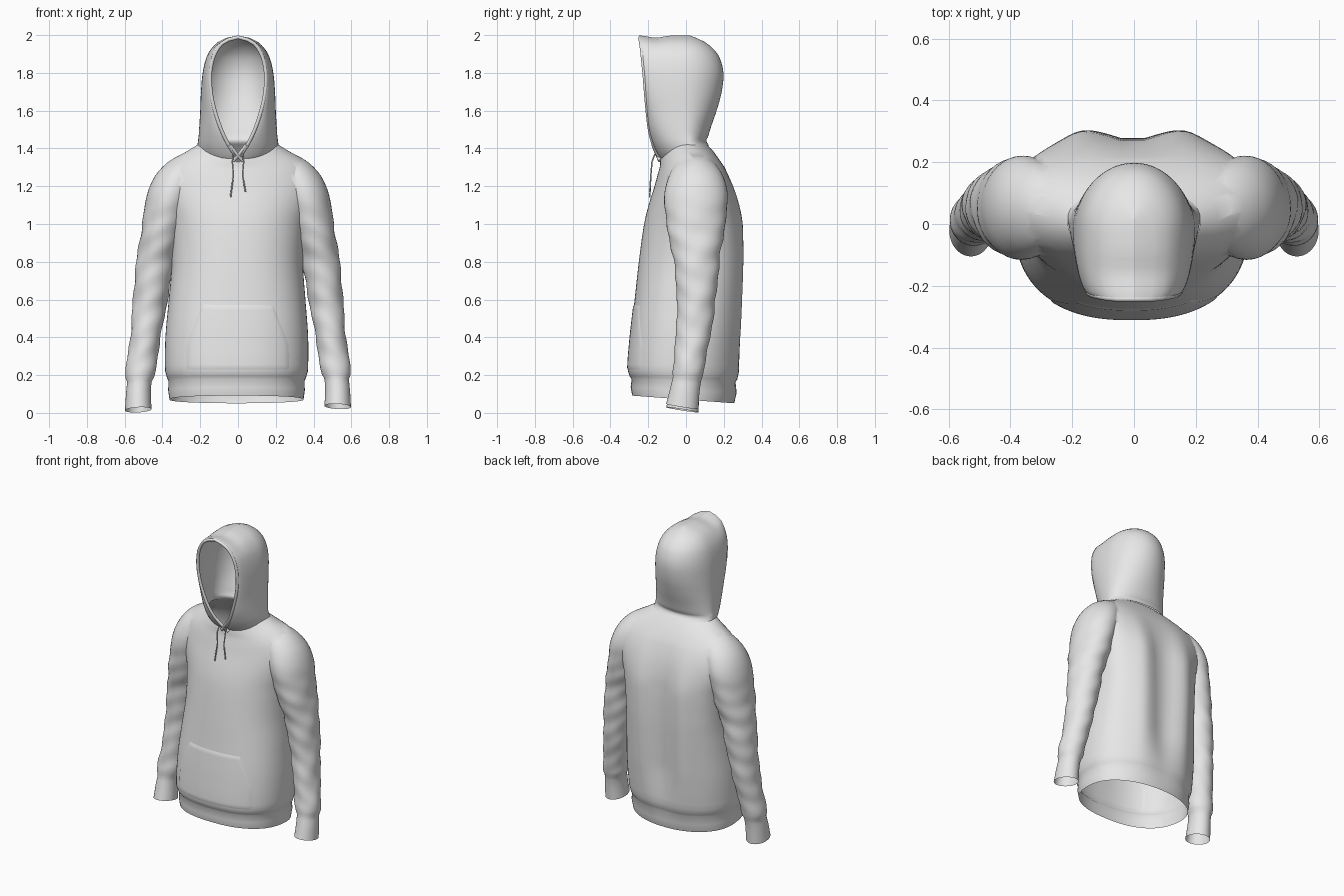
import bpy
import bmesh
import math
from mathutils import Vector

if "Cube" in bpy.data.objects:
    bpy.data.objects.remove(bpy.data.objects["Cube"])

grey = bpy.data.materials.new("light grey fabric")
grey.diffuse_color = (0.8, 0.8, 0.8, 1)
grey.use_nodes = True
grey.node_tree.nodes["Principled BSDF"].inputs["Base Color"].default_value = grey.diffuse_color


def spline(rows, z):
    """Smoothly interpolate rows of (z, values...) at height z."""
    z = min(max(z, rows[0][0]), rows[-1][0])
    i = 0
    while i < len(rows) - 2 and z > rows[i + 1][0]:
        i += 1
    a, b = rows[i], rows[i + 1]
    p, n = rows[max(i - 1, 0)], rows[min(i + 2, len(rows) - 1)]
    h = b[0] - a[0]
    t = (z - a[0]) / h
    out = []
    for k in range(1, len(a)):
        ma = (b[k] - p[k]) / (b[0] - p[0]) * h
        mb = (n[k] - a[k]) / (n[0] - a[0]) * h
        out.append((2*t**3 - 3*t**2 + 1) * a[k] + (t**3 - 2*t*t + t) * ma
                   + (3*t*t - 2*t**3) * b[k] + (t**3 - t*t) * mb)
    return out


def heights(rows, step):
    """Every key height plus evenly spaced heights between."""
    zs = []
    for a, b in zip(rows, rows[1:]):
        n = max(1, round((b[0] - a[0]) / step))
        zs += [a[0] + (b[0] - a[0]) * k / n for k in range(n)]
    return zs + [rows[-1][0]]


def loft(name, rings, closed=True, fans=None):
    """Skin the rings; with a fans list, close both ends and record the fan centres."""
    n = len(rings[0])
    verts = [Vector(p) for r in rings for p in r]
    faces = []
    for i in range(len(rings) - 1):
        for j in range(n if closed else n - 1):
            k = (j + 1) % n
            faces.append((i*n + j, i*n + k, (i+1)*n + k, (i+1)*n + j))
    if fans is not None:
        for start in (0, (len(rings) - 1) * n):
            centre = sum(verts[start:start + n], Vector()) / n
            fans.append(centre)
            verts.append(centre)
            for j in range(n):
                a, b = start + j, start + (j + 1) % n
                faces.append((b, a, len(verts) - 1) if start == 0 else (a, b, len(verts) - 1))
    me = bpy.data.meshes.new(name)
    me.from_pydata(verts, [], faces)
    me.materials.append(grey)
    ob = bpy.data.objects.new(name, me)
    bpy.context.collection.objects.link(ob)
    me.shade_smooth()
    return ob


def tube(name, pts, radius):
    cu = bpy.data.curves.new(name, 'CURVE')
    cu.dimensions = '3D'
    cu.bevel_depth = radius
    cu.bevel_resolution = 2
    cu.use_fill_caps = True
    sp = cu.splines.new('POLY')
    sp.points.add(len(pts) - 1)
    for q, p in zip(sp.points, pts):
        q.co = (*p, 1)
    cu.materials.append(grey)
    ob = bpy.data.objects.new(name, cu)
    bpy.context.collection.objects.link(ob)
    return ob


def spow(v, e):
    return math.copysign(abs(v) ** e, v)


# Torso: height, half width, front y, back y, y of widest point
TORSO = [
    (0.07, 0.355, -0.285, 0.255, 0.00), (0.12, 0.362, -0.293, 0.27, 0.00),
    (0.17, 0.360, -0.288, 0.268, 0.00), (0.185, 0.368, -0.298, 0.278, 0.00),
    (0.22, 0.378, -0.308, 0.288, 0.00), (0.40, 0.378, -0.295, 0.292, 0.01),
    (0.60, 0.362, -0.272, 0.298, 0.02), (0.80, 0.348, -0.25, 0.302, 0.04),
    (1.00, 0.362, -0.222, 0.297, 0.05), (1.10, 0.39, -0.198, 0.28, 0.05),
    (1.20, 0.41, -0.167, 0.25, 0.05), (1.30, 0.385, -0.142, 0.205, 0.05),
    (1.35, 0.335, -0.137, 0.17, 0.045), (1.385, 0.27, -0.137, 0.145, 0.03),
    (1.42, 0.214, -0.134, 0.112, 0.01)]
SHIFT = -0.008


def front_power(z):
    return 2.1 + 0.3 * max(0, min(1, (1.1 - z) / 0.6))


def torso_point(a, z):
    hw, yf, yb, yc = spline(TORSO, z)
    c, s = math.cos(a), math.sin(a)
    # the back is squarer across the shoulder blades
    square = max(0, min(1, (z - 0.25) / 0.55, (1.40 - z) / 0.15))
    power = 2.15 + 0.65 * square if s > 0 else front_power(z)
    c, s = spow(c, 2 / power), spow(s, 2 / power)
    x = hw * c
    y = yc + s * ((yb - yc) if s > 0 else (yc - yf))
    # two long vertical folds down the back, hollow along the spine
    mid = max(0, min(1, (z - 0.1) / 0.35, (1.3 - z) / 0.3))
    if s > 0:
        y += mid * s * (0.014 * math.exp(-((abs(x) - 0.17) / 0.06) ** 2)
                        - 0.03 * math.exp(-(x / 0.08) ** 2))
    # hem dips towards the back, neckline dips towards the front
    drop = max(0, (0.25 - z) / 0.18) * 0.075 * y
    drop += max(0, (z - 1.28) / 0.14) * 0.075 * max(0, -s) ** 2
    return (x + SHIFT * min(1, max(0, (1.2 - z))), y, z - drop)


N = 80
openings = []
torso = loft("torso", [[torso_point(2 * math.pi * (j + 0.5) / N, z) for j in range(N)]
                       for z in heights(TORSO, 0.035)], fans=openings)

# Sleeves: height, centre x, centre y, half width, half depth
SLEEVE = [
    (0.008, 0.528, -0.02, 0.070, 0.085), (0.10, 0.527, -0.006, 0.066, 0.078),
    (0.165, 0.522, 0.006, 0.066, 0.076), (0.185, 0.520, 0.01, 0.076, 0.080),
    (0.23, 0.515, 0.014, 0.080, 0.082), (0.40, 0.490, 0.038, 0.080, 0.092),
    (0.60, 0.464, 0.055, 0.092, 0.103), (0.80, 0.437, 0.056, 0.101, 0.122),
    (1.00, 0.393, 0.052, 0.114, 0.155), (1.15, 0.358, 0.053, 0.125, 0.168),
    (1.25, 0.322, 0.053, 0.120, 0.145), (1.32, 0.278, 0.05, 0.103, 0.105),
    (1.36, 0.245, 0.05, 0.075, 0.06)]


def sleeve_ring(side, z):
    cx, cy, rx, ry = spline(SLEEVE, z)
    ring = []
    for j in range(40):
        a = 2 * math.pi * j / 40
        out = math.cos(a) * side
        # soft slanted wrinkles, fading at the cuff and the shoulder
        fade = max(0, min(1, (z - 0.18) / 0.05, (1.15 - z) / 0.2))
        w = 1 + fade * (0.022 * math.sin(48 * z + 3 * out + 2 * math.sin(a))
                        + 0.02 * math.sin(25 * z - 4 * math.sin(a)))
        x = side * cx + rx * w * math.cos(a)
        y = cy + ry * w * math.sin(a)
        tilt = max(0, (0.25 - z) / 0.24)
        lift = (0.018 if side > 0 else 0.0) * max(0, 1 - z)
        ring.append((x, y, z + lift - tilt * (0.16 * (y - cy) + 0.05 * (abs(x) - cx) - 0.008)))
    return ring


# Join the sleeves to the torso as one continuous garment
for side, label in ((1, "right_sleeve"), (-1, "left_sleeve")):
    sleeve = loft(label, [sleeve_ring(side, z) for z in heights(SLEEVE, 0.022)], fans=openings)
    sleeve.hide_render = True
    sleeve.hide_viewport = True
    mod = torso.modifiers.new("join", 'BOOLEAN')
    mod.operation = 'UNION'
    mod.solver = 'EXACT'
    mod.object = sleeve
openings = [openings[0], openings[1], openings[2], openings[4]]  # hem, neck, cuffs
joined = bpy.data.meshes.new_from_object(
    torso.evaluated_get(bpy.context.evaluated_depsgraph_get()))
torso.modifiers.clear()
torso.data = joined
for label in ("right_sleeve", "left_sleeve"):
    bpy.data.objects.remove(bpy.data.objects[label])
torso.name = "torso_and_sleeves"

# Open the hem, neck and cuffs
bm = bmesh.new()
bm.from_mesh(joined)
lids = [v for v in bm.verts if any((v.co - c).length < 1e-4 for c in openings)]
bmesh.ops.delete(bm, geom=lids, context='VERTS')
bm.to_mesh(joined)
bm.free()
joined.set_sharp_from_angle(angle=math.radians(50))

# Hood: height, opening half width, half width, front y, y of widest point, back y
HOOD = [
    (1.33, 0.004, 0.215, -0.125, 0.02, 0.125), (1.37, 0.012, 0.213, -0.150, 0.015, 0.112),
    (1.42, 0.045, 0.211, -0.173, 0.01, 0.108), (1.50, 0.085, 0.206, -0.195, 0.00, 0.128),
    (1.60, 0.120, 0.200, -0.208, -0.01, 0.162), (1.70, 0.142, 0.196, -0.217, -0.02, 0.189),
    (1.80, 0.147, 0.187, -0.225, -0.02, 0.198), (1.88, 0.134, 0.168, -0.233, -0.02, 0.178),
    (1.93, 0.112, 0.140, -0.238, -0.02, 0.142), (1.965, 0.085, 0.104, -0.243, -0.03, 0.097),
    (1.985, 0.050, 0.064, -0.246, -0.03, 0.055), (1.998, 0.0, 0.0, -0.246, -0.03, 0.02)]


def hood_ring(z):
    ow, hw, yf, ym, yb = spline(HOOD, z)
    half = []
    for j in range(12):                       # opening edge to side
        a = math.pi / 2 * j / 12
        half.append((ow + (hw - ow) * math.sin(a), ym + (yf - ym) * math.cos(a)))
    for j in range(17):                       # side to centre back
        a = math.pi / 2 * j / 16
        half.append((hw * math.cos(a), ym + (yb - ym) * math.sin(a)))
    full = half + [(-x, y) for x, y in half[-2::-1]]
    # the crown sags behind the rim; the neck seam climbs towards the back
    dip = max(0, z - 1.9) * 0.12
    rise = max(0, (1.46 - z) / 0.13) * 0.085
    return [(x, y, z - dip * math.exp(-((y + 0.16) / 0.05) ** 2)
             + rise * max(0, min(1, (y + 0.13) / 0.14))) for x, y in full]


zs = heights(HOOD, 0.02)
loft("hood", [hood_ring(z) for z in zs], closed=False)

# Stitched rim around the face opening
edge = []
for z in zs:
    ow, hw, yf, ym, yb = spline(HOOD, z)
    edge.append((ow, yf + 0.004, z - 0.009))
tube("hood_rim", edge + [(-x, y, z) for x, y, z in edge[-2::-1]], 0.010)

# Crossed collar tips and drawstrings
for s, low in ((1, 1.17), (-1, 1.14)):
    tube("collar_tip", [(0.045 * s, -0.174, 1.42), (0.01 * s, -0.156, 1.375),
                        (-0.025 * s, -0.138, 1.335)], 0.010)
    tube("drawstring", [(0.025 * s, -0.165, 1.37), (0.03 * s, -0.180, 1.33),
                        (0.024 * s, -0.186, 1.26), (0.04 * s, -0.192, low)], 0.004)


# Front pouch pocket: thin plate that follows the torso
def front_y(x, z):
    hw, yf, yb, yc = spline(TORSO, z)
    p = front_power(z)
    return yc - (yc - yf) * (1 - abs((x - SHIFT) / hw) ** p) ** (1 / p)


rows = []
for i in range(21):
    z = 0.22 + 0.36 * i / 20
    w = 0.28 if z < 0.36 else 0.28 - 0.09 * (z - 0.36) / 0.22
    row = []
    for j in range(31):
        x = w * (j / 15 - 1)
        off = -0.004 if i in (0, 20) or j in (0, 30) else 0.004
        row.append((x, front_y(x, z) - off, z))
    rows.append(row)
loft("pouch_pocket", rows, closed=False)
